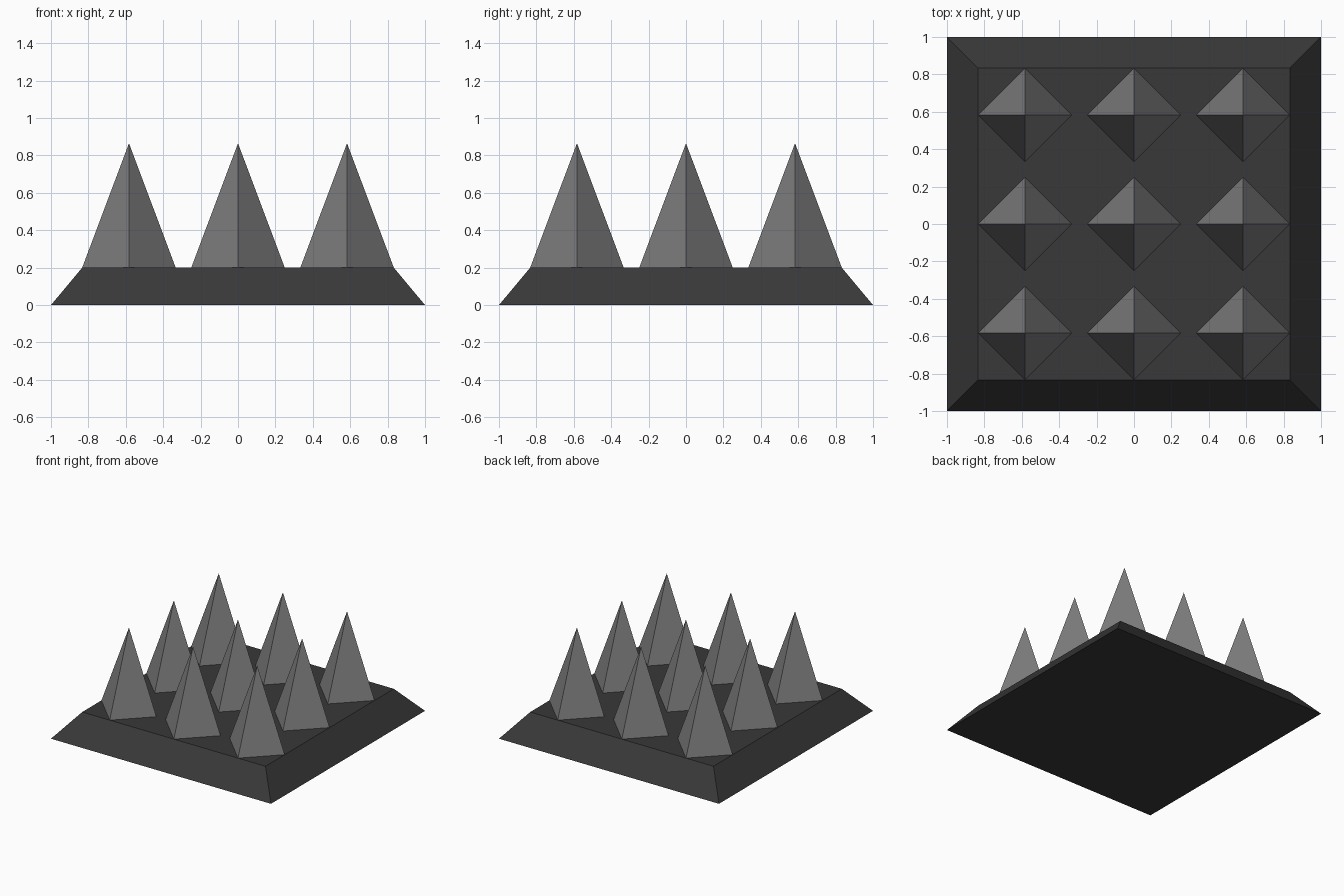
import bpy
from math import radians, sqrt

if "Cube" in bpy.data.objects:
    bpy.data.objects.remove(bpy.data.objects["Cube"])


def material(name, value):
    mat = bpy.data.materials.new(name)
    mat.diffuse_color = (value, value, value, 1)
    mat.use_nodes = True
    mat.node_tree.nodes["Principled BSDF"].inputs["Base Color"].default_value = mat.diffuse_color
    return mat


def pyramid(name, r_bottom, r_top, z0, z1, x=0, y=0, turn=0, mat=None):
    bpy.ops.mesh.primitive_cone_add(
        vertices=4, radius1=r_bottom, radius2=r_top, depth=z1 - z0,
        location=(x, y, (z0 + z1) / 2), rotation=(0, 0, radians(turn)))
    obj = bpy.context.object
    obj.name = name
    obj.data.materials.append(mat)
    return obj


dark = material("dark_grey", 0.04)
light = material("mid_grey", 0.2)

# Square base plate with sloping sides
pyramid("base_plate", sqrt(2), 0.833 * sqrt(2), 0, 0.2, turn=45, mat=dark)

# Three by three grid of four-sided spikes, corners facing the plate edges
for row in (-1, 0, 1):
    for col in (-1, 0, 1):
        pyramid(f"spike_{row + 2}_{col + 2}", 0.25, 0, 0.2, 0.865,
                x=col * 0.583, y=row * 0.583, mat=light)
